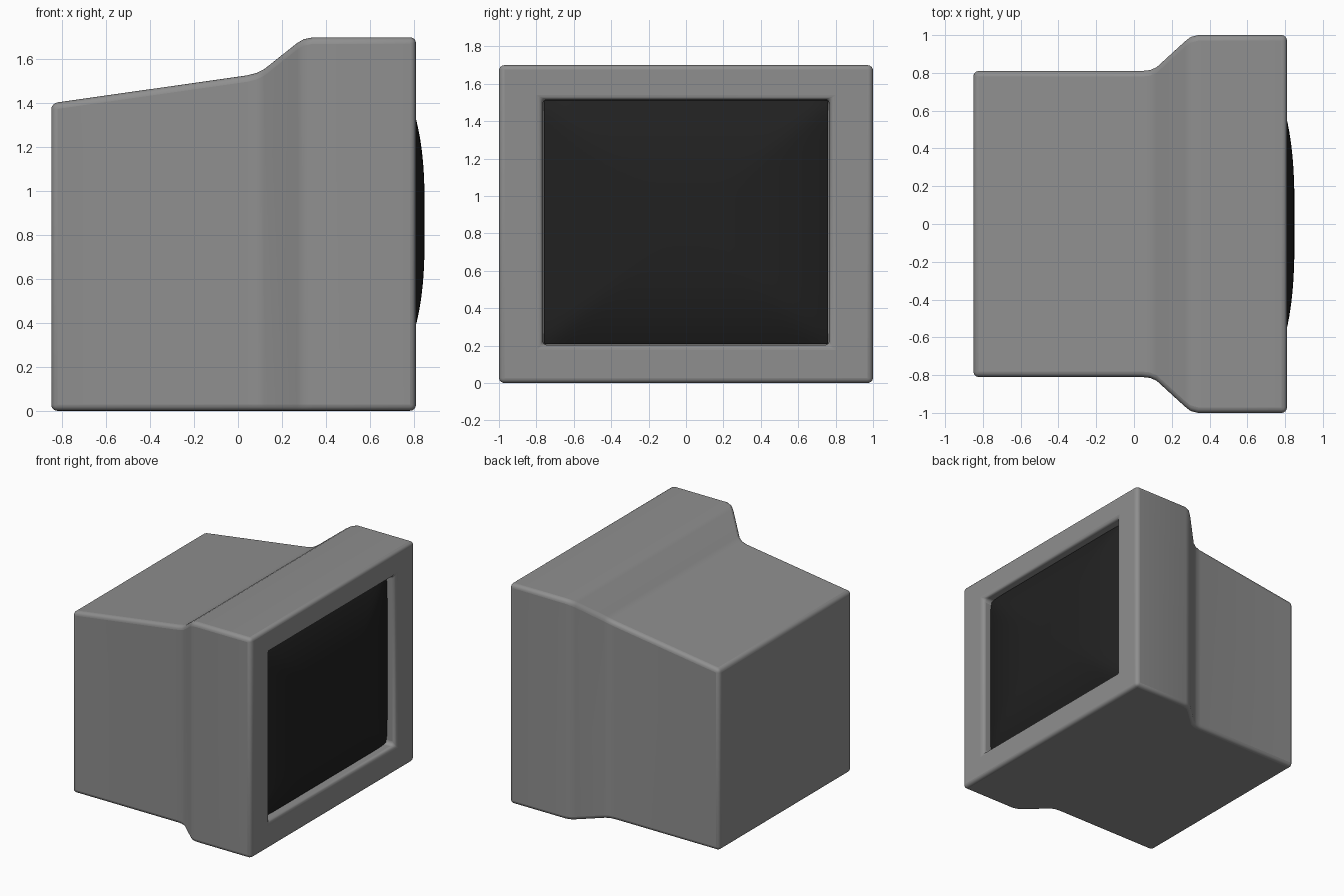
import bpy, bmesh

if "Cube" in bpy.data.objects:
    bpy.data.objects.remove(bpy.data.objects["Cube"])

def finish(bm, name, angle, shade):
    bmesh.ops.recalc_face_normals(bm, faces=bm.faces)
    me = bpy.data.meshes.new(name)
    bm.to_mesh(me)
    bm.free()
    ob = bpy.data.objects.new(name, me)
    bpy.context.collection.objects.link(ob)
    bpy.ops.object.select_all(action='DESELECT')
    ob.select_set(True)
    bpy.context.view_layer.objects.active = ob
    bpy.ops.object.shade_smooth_by_angle(angle=angle)
    mat = bpy.data.materials.new(name + "_grey")
    mat.diffuse_color = (shade, shade, shade, 1)
    mat.use_nodes = True
    mat.node_tree.nodes["Principled BSDF"].inputs["Base Color"].default_value = mat.diffuse_color
    me.materials.append(mat)
    return ob

# Casing: rectangular sections (x, half width, bottom, top) from back to front,
# then inward around the bezel and down to the recess floor
sections = [
    (-0.85, 0.81, 0, 1.40), (0.04, 0.81, 0, 1.527), (0.085, 0.815, 0, 1.538),
    (0.12, 0.83, 0, 1.556), (0.27, 0.967, 0, 1.675), (0.30, 0.99, 0, 1.692),
    (0.34, 1.0, 0, 1.70), (0.81, 1.0, 0, 1.70),
    (0.81, 0.768, 0.203, 1.517), (0.70, 0.768, 0.203, 1.517),
]
bm = bmesh.new()
rings = [[bm.verts.new((x, y, z)) for y, z in ((-w, b), (w, b), (w, t), (-w, t))]
         for x, w, b, t in sections]
for r0, r1 in zip(rings, rings[1:]):
    for i in range(4):
        j = (i + 1) % 4
        bm.faces.new((r0[i], r0[j], r1[j], r1[i]))
bm.faces.new(rings[0])
bm.faces.new(rings[-1])
casing = finish(bm, "casing", 0.7, 0.275)
bevel = casing.modifiers.new("rounded_edges", 'BEVEL')
bevel.width = 0.028
bevel.segments = 4
bevel.limit_method = 'ANGLE'
bevel.angle_limit = 1.0

# Screen: pillow-shaped glass bulging out of the recess
HW, HH, ZC, N, P = 0.76, 0.65, 0.86, 40, 6
bm = bmesh.new()
bmesh.ops.create_grid(bm, x_segments=N, y_segments=N, size=1)
for v in bm.verts:
    y, z = v.co.x * HW, v.co.y * HH
    dy, dz = 0.04 * (abs(y) / 0.55) ** 3, 0.04 * (abs(z) / 0.47) ** 3
    v.co = (0.85 - (dy ** P + dz ** P) ** (1 / P), y, ZC + z)
# closed sides for the glass
edges = [e for e in bm.edges if e.is_boundary]
for v in bmesh.ops.extrude_edge_only(bm, edges=edges)["geom"]:
    if isinstance(v, bmesh.types.BMVert):
        v.co.x = 0.69
screen = finish(bm, "screen", 0.6, 0.015)
